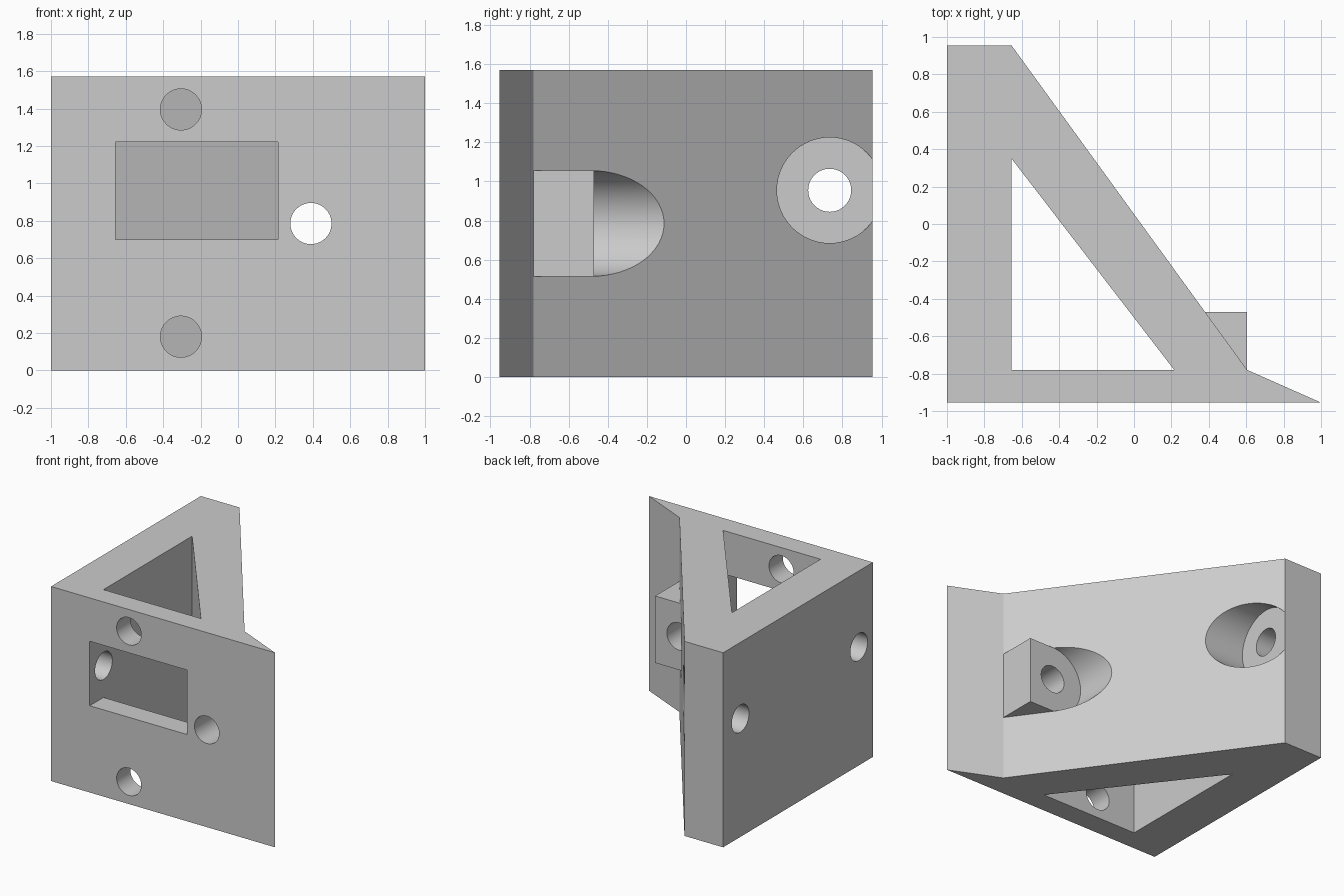
import bpy
import bmesh
import math
from mathutils import Matrix, Vector

if "Cube" in bpy.data.objects:
    bpy.data.objects.remove(bpy.data.objects["Cube"], do_unlink=True)

HEIGHT = 1.57
FRONT, INNER_FRONT, BACK = -0.955, -0.78, 0.955
INNER_SIDE = -0.655
HOLE, BORE = 0.11, 0.27

grey = bpy.data.materials.new("plain grey")
grey.use_nodes = True
colour = (0.6, 0.6, 0.6, 1)
grey.diffuse_color = colour
for node in grey.node_tree.nodes:
    if node.type == "BSDF_PRINCIPLED":
        node.inputs["Base Color"].default_value = colour


def finish(name, bm):
    bmesh.ops.recalc_face_normals(bm, faces=bm.faces)
    mesh = bpy.data.meshes.new(name)
    bm.to_mesh(mesh)
    bm.free()
    mesh.materials.append(grey)
    obj = bpy.data.objects.new(name, mesh)
    bpy.context.collection.objects.link(obj)
    return obj


def prism(name, outline, z0, z1):
    """Extrude a plan outline between two heights."""
    bm = bmesh.new()
    face = bm.faces.new([bm.verts.new((x, y, z0)) for x, y in outline])
    top = bmesh.ops.extrude_face_region(bm, geom=[face])["geom"]
    verts = [v for v in top if isinstance(v, bmesh.types.BMVert)]
    bmesh.ops.translate(bm, verts=verts, vec=(0, 0, z1 - z0))
    return finish(name, bm)


def rod(name, start, end, radius):
    """Cylinder between two points."""
    a, b = Vector(start), Vector(end)
    turn = (b - a).to_track_quat("Z", "Y").to_matrix().to_4x4()
    bm = bmesh.new()
    bmesh.ops.create_cone(bm, cap_ends=True, segments=64, radius1=radius,
                          radius2=radius, depth=(b - a).length,
                          matrix=Matrix.Translation((a + b) / 2) @ turn)
    return finish(name, bm)


def combine(body, tool, operation="DIFFERENCE"):
    """Apply a boolean and discard the tool."""
    tool.hide_render = True
    mod = body.modifiers.new(tool.name, "BOOLEAN")
    mod.operation, mod.solver, mod.object = operation, "EXACT", tool
    bpy.context.view_layer.objects.active = body
    bpy.ops.object.modifier_apply(modifier=mod.name)
    bpy.data.objects.remove(tool, do_unlink=True)


# Triangular frame with a pointed front lip
bracket = prism("angle_bracket", [(-1, FRONT), (1, FRONT), (0.605, INNER_FRONT),
                                  (INNER_SIDE, BACK), (-1, BACK)], 0, HEIGHT)

# Square boss behind the front wall
boss = prism("boss", [(0.35, -0.88), (0.605, -0.88), (0.605, -0.47), (0.35, -0.47)],
             0.515, 1.055)
combine(bracket, boss, "UNION")

# Open triangular core and the front window
inner = [(0.215, INNER_FRONT), (INNER_SIDE, 0.35)]
combine(bracket, prism("core", [(INNER_SIDE, INNER_FRONT)] + inner, -0.1, HEIGHT + 0.1))
combine(bracket, prism("window", [(INNER_SIDE, -1.1), (0.215, -1.1)] + inner, 0.70, 1.22))

# Counterbores sunk into the sloping wall
combine(bracket, rod("boss_bore", (0.39, -0.47, 0.785), (0.39, 0.3, 0.785), BORE))
combine(bracket, rod("side_bore", (INNER_SIDE + 0.001, 0.735, 0.955),
                     (0.3, 0.735, 0.955), BORE))

# Screw holes through the front wall
for x, z, end in ((-0.305, 1.395, -0.6), (-0.305, 0.18, -0.6), (0.39, 0.785, -0.4)):
    combine(bracket, rod("front_hole", (x, -1.1, z), (x, end, z), HOLE))

# Screw holes through the side wall
for y in (0.735, -0.777):
    combine(bracket, rod("side_hole", (-1.1, y, 0.955), (-0.6, y, 0.955), HOLE))

# Smooth bores, crisp edges
bpy.ops.object.select_all(action="DESELECT")
bracket.select_set(True)
bpy.context.view_layer.objects.active = bracket
bpy.ops.object.shade_smooth_by_angle(angle=math.radians(30))
